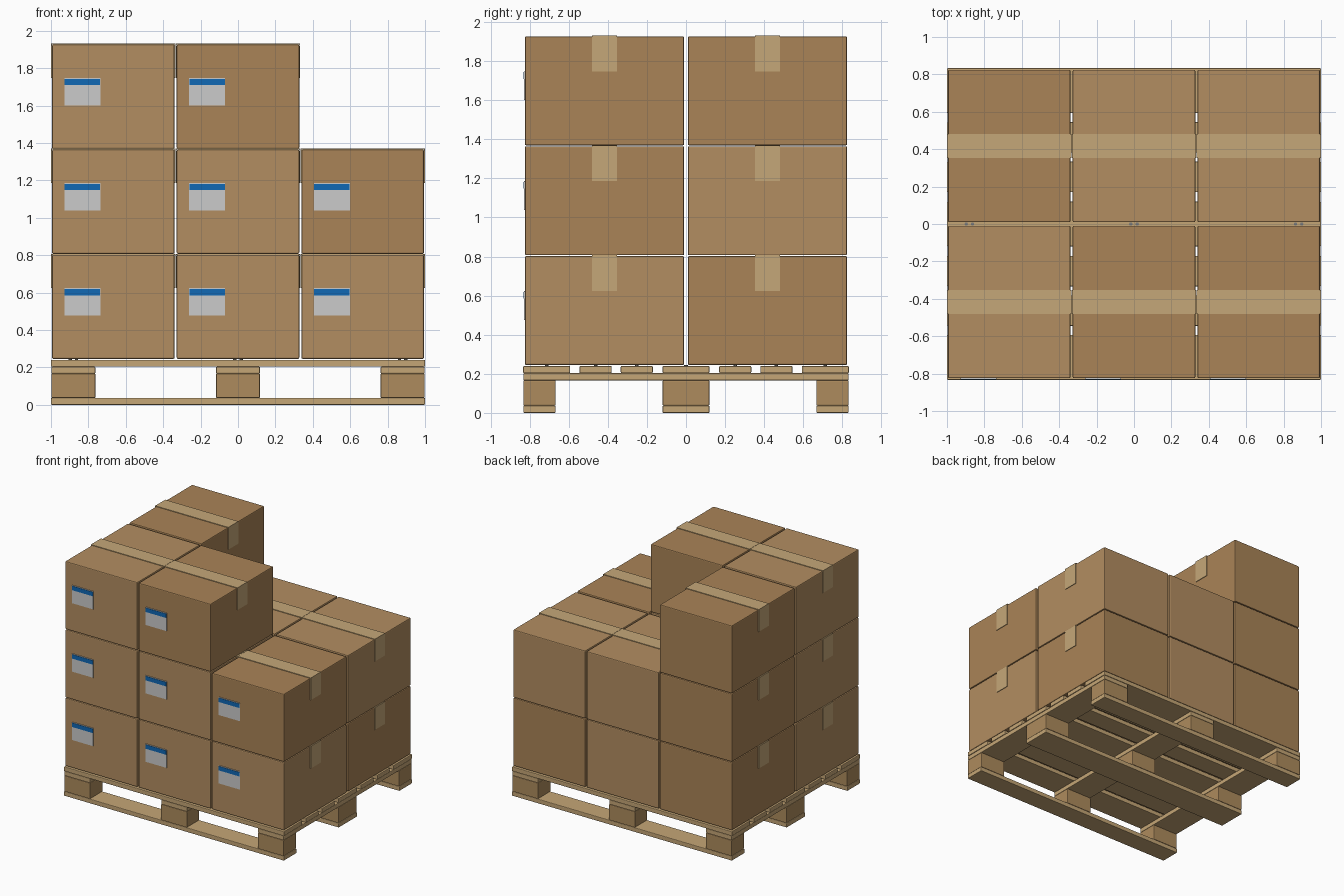
import bpy, bmesh
from mathutils import Matrix

if "Cube" in bpy.data.objects:
    bpy.data.objects.remove(bpy.data.objects["Cube"])


def material(name, rgb):
    m = bpy.data.materials.new(name)
    m.diffuse_color = (*rgb, 1)
    m.use_nodes = True
    m.node_tree.nodes["Principled BSDF"].inputs["Base Color"].default_value = m.diffuse_color
    return m


CARD = [material("cardboard_light", (0.45, 0.27, 0.12)),
        material("cardboard_dark", (0.40, 0.23, 0.095))]
TAPE = material("packing_tape", (0.56, 0.39, 0.19))
BOARD = material("board_wood", (0.56, 0.38, 0.18))
BLOCK = material("block_wood", (0.42, 0.26, 0.11))
BLUE = material("label_blue", (0.005, 0.14, 0.46))
STEEL = material("nail_steel", (0.2, 0.2, 0.2))


def finish(name, bm, mat=None, bevel=0.0):
    bmesh.ops.recalc_face_normals(bm, faces=bm.faces)
    me = bpy.data.meshes.new(name)
    bm.to_mesh(me)
    bm.free()
    ob = bpy.data.objects.new(name, me)
    bpy.context.collection.objects.link(ob)
    if mat:
        me.materials.append(mat)
    if bevel:
        b = ob.modifiers.new("edge_bevel", "BEVEL")
        b.width = bevel
        b.segments = 2
    return ob


def box(name, center, size, mat=None, bevel=0.0):
    bm = bmesh.new()
    bmesh.ops.create_cube(bm, size=1, matrix=Matrix.Translation(center) @ Matrix.Diagonal((*size, 1)))
    return finish(name, bm, mat, bevel)


def tape_strip(name, x, y, top):
    # U-shaped strip: over the lid and down both ends
    h, t, drop, w = BW / 2, 0.005, 0.178, 0.13
    prof = [(-h - t, -drop), (-h - t, t), (h + t, t), (h + t, -drop),
            (h, -drop), (h, 0), (-h, 0), (-h, -drop)]
    bm = bmesh.new()
    face = bm.faces.new([bm.verts.new((x + px, y - w / 2, top + pz)) for px, pz in prof])
    ext = bmesh.ops.extrude_face_region(bm, geom=[face])
    verts = [v for v in ext["geom"] if isinstance(v, bmesh.types.BMVert)]
    bmesh.ops.translate(bm, verts=verts, vec=(0, w, 0))
    return finish(name, bm, TAPE)


# Pallet: layers of boards, 0.0367 thick
T, BLK = 0.0367, 0.13
Z1, Z2, Z3 = T, T + BLK, 2 * T + BLK
COLS = [(-0.88, 0.235), (0, 0.235), (0.88, 0.235)]
ROWS = [(-0.75, 0.165), (0, 0.24), (0.75, 0.165)]
for y, w in ROWS:
    box("bottom_board", (0, y, T / 2), (2, w, T), BOARD, 0.005)
    for x, bw in COLS:
        box("pallet_block", (x, y, Z1 + BLK / 2), (bw, w, BLK), BLOCK, 0.005)
for x, bw in COLS:
    box("cross_board", (x, 0, Z2 + T / 2), (bw, 1.664, T), BOARD, 0.005)
for y, w in [(-0.713, 0.24), (-0.463, 0.164), (-0.252, 0.164), (0, 0.24),
             (0.252, 0.164), (0.463, 0.164), (0.713, 0.24)]:
    box("deck_board", (0, y, Z3 + T / 2), (2, w, T), BOARD, 0.005)

# Nail heads in pairs where the deck crosses the cross boards
bm = bmesh.new()
for x, _ in COLS:
    for y in (-0.713, -0.463, -0.252, 0, 0.252, 0.463, 0.713):
        for dx in (-0.017, 0.017):
            bmesh.ops.create_cone(bm, cap_ends=True, segments=10, radius1=0.009, radius2=0.009,
                                  depth=0.006, matrix=Matrix.Translation((x + dx, y, Z3 + T + 0.001)))
finish("nail_heads", bm, STEEL)

# Cartons: 3 x 2 per tier, top tier only partly filled; digits pick the shade
BW, BD, BH, PITCH = 0.655, 0.815, 0.557, 0.562
BASE = 0.245
TIERS = [("000", "101"), ("001", "100"), ("01.", "1..")]
for k, tier in enumerate(TIERS):
    top = BASE + k * PITCH + BH
    for y, row in zip((-0.417, 0.417), tier):
        for i, shade in enumerate(row):
            if shade == ".":
                continue
            x = (i - 1) * 0.6667
            box("carton", (x, y, top - BH / 2), (BW, BD, BH), CARD[int(shade)], 0.007)
            tape_strip("carton_tape", x, y, top)
            # Shipping labels on the front row only
            if y < 0:
                front = y - BD / 2
                box("label", (x - 0.165, front - 0.002, top - 0.252), (0.192, 0.006, 0.147))
                box("label_band", (x - 0.165, front - 0.004, top - 0.2), (0.19, 0.007, 0.034), BLUE)
